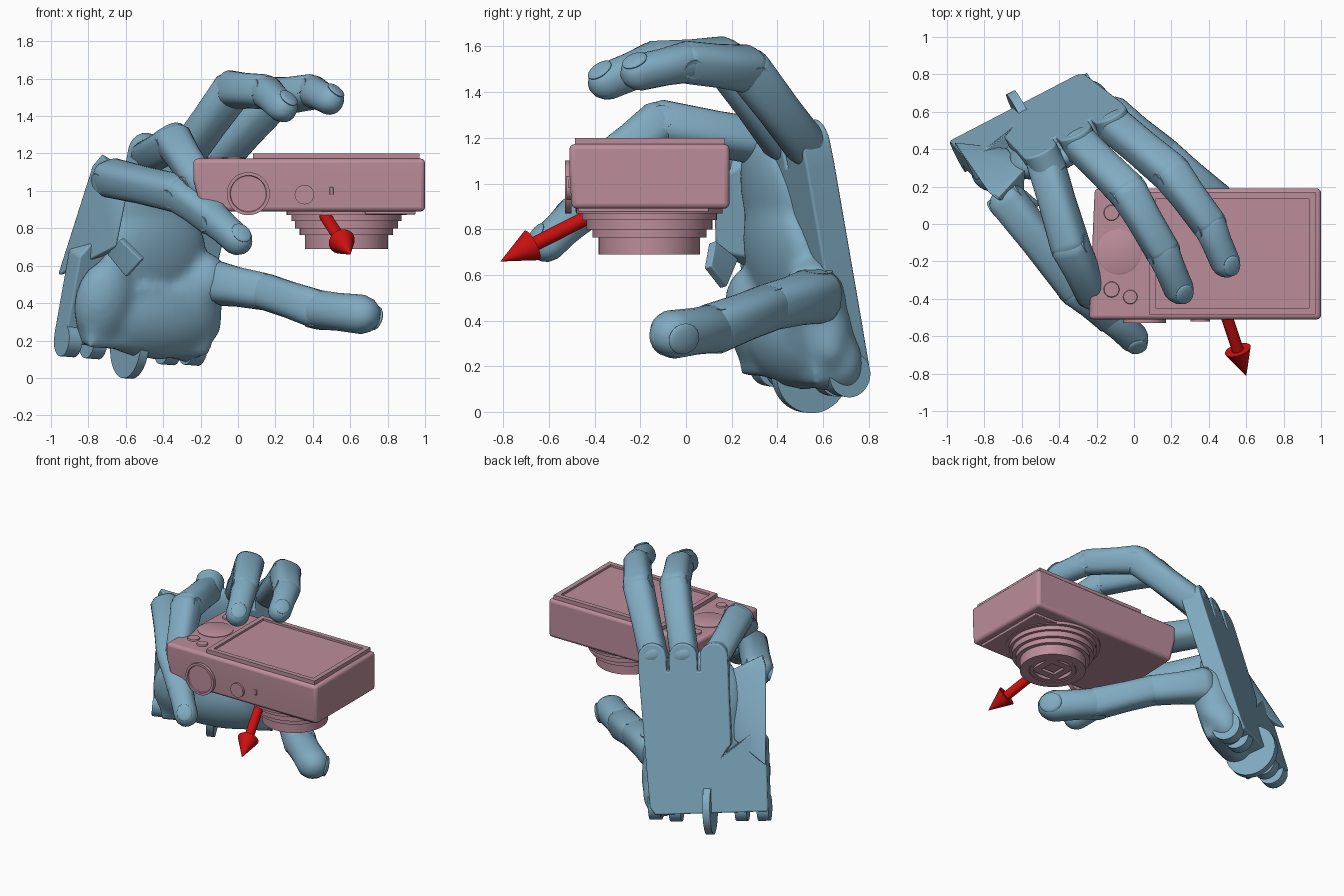
import bpy, bmesh, math
from mathutils import Vector, Matrix

if "Cube" in bpy.data.objects:
    bpy.data.objects.remove(bpy.data.objects["Cube"])

V = Vector


def material(name, rgb):
    m = bpy.data.materials.new(name)
    m.diffuse_color = (*rgb, 1)
    m.use_nodes = True
    m.node_tree.nodes["Principled BSDF"].inputs["Base Color"].default_value = m.diffuse_color
    return m


BLUE = material("hand_blue", (0.22, 0.41, 0.54))
PINK = material("camera_pink", (0.50, 0.27, 0.33))
RED = material("arrow_red", (0.6, 0.005, 0.005))

# Hand frame: u across towards index, w towards fingers, n out of the back
O = V((-0.60, 0.65, 0.17))
U = V((0.88, 0.45, -0.07)).normalized()
W = V((0.17, -0.19, 0.965)).normalized()
N = W.cross(U).normalized()
HAND = Matrix.Translation(O) @ Matrix((U, W, N)).transposed().to_4x4()


def P(u, w, n):
    return HAND @ V((u, w, n))


def finish(bm, name, mat, bevel=0, angle=35, matrix=None):
    if matrix:
        bm.transform(matrix)
    bmesh.ops.recalc_face_normals(bm, faces=bm.faces)
    me = bpy.data.meshes.new(name)
    bm.to_mesh(me)
    bm.free()
    for p in me.polygons:
        p.use_smooth = True
    me.set_sharp_from_angle(angle=math.radians(angle))
    me.materials.append(mat)
    ob = bpy.data.objects.new(name, me)
    bpy.context.collection.objects.link(ob)
    if bevel:
        b = ob.modifiers.new("bevel", "BEVEL")
        b.width, b.segments, b.limit_method = bevel, 3, "ANGLE"
        b.angle_limit = math.radians(30)
    return ob


def prism(name, pts, z0, z1, mat, bevel=0, matrix=None):
    bm = bmesh.new()
    f = bm.faces.new([bm.verts.new((x, y, z0)) for x, y in pts])
    ext = bmesh.ops.extrude_face_region(bm, geom=[f])
    bmesh.ops.translate(bm, vec=(0, 0, z1 - z0),
                        verts=[v for v in ext["geom"] if isinstance(v, bmesh.types.BMVert)])
    return finish(bm, name, mat, bevel, matrix=matrix)


def loft(name, rings, mat, bevel=0, angle=35, closed=False):
    bm = bmesh.new()
    rows = [[bm.verts.new(p) for p in r] for r in rings]
    k = len(rows[0])
    for a, b in zip(rows, rows[1:] + rows[:1] if closed else rows[1:]):
        for i in range(k):
            bm.faces.new((a[i], a[(i + 1) % k], b[(i + 1) % k], b[i]))
    if not closed:
        bm.faces.new(rows[0])
        bm.faces.new(rows[-1])
    return finish(bm, name, mat, bevel, angle)


def turned(name, a, axis, profile, mat, sides=48):
    """Profile of (distance along axis, radius) turned about the axis."""
    axis = V(axis).normalized()
    s = axis.orthogonal().normalized()
    t = axis.cross(s)
    return loft(name, [[V(a) + axis * d + r * (s * math.cos(q) + t * math.sin(q))
                for q in (2 * math.pi * i / sides for i in range(sides))]
                for d, r in profile], mat)


def hull(name, pts, mat, bevel):
    bm = bmesh.new()
    for p in pts:
        bm.verts.new(p)
    bmesh.ops.convex_hull(bm, input=bm.verts)
    bmesh.ops.dissolve_limit(bm, angle_limit=0.02, verts=bm.verts, edges=bm.edges)
    return finish(bm, name, mat, bevel)


def phalanx(name, a, b, ra, rb, dorsal, tip=False):
    """Squarish rounded finger bone with domed ends and a slim waist."""
    d = (b - a).normalized()
    L = (b - a).length
    up = (dorsal - d * dorsal.dot(d)).normalized()
    side = d.cross(up)
    e = 1.0 if tip else 0.75
    prof = [(-.72 * ra, .35 * ra), (-.6 * ra, .62 * ra), (-.35 * ra, .88 * ra), (0, ra),
            (.45 * L, .48 * (ra + rb)), (L, rb), (L + .4 * e * rb, .88 * rb),
            (L + .75 * e * rb, .62 * rb), (L + .95 * e * rb, .3 * rb)]
    p = 0.72 if not tip else 0.9
    rings = []
    for s, r in prof:
        ring = []
        for i in range(24):
            q = 2 * math.pi * i / 24
            c, z = math.cos(q), math.sin(q)
            ring.append(a + d * s + side * r * math.copysign(abs(c) ** p, c)
                        + up * r * math.copysign(abs(z) ** p, z))
        rings.append(ring)
    loft(name, rings, BLUE, angle=50)
    return d, up, side


def finger(name, pts, radii, dorsal=None):
    pts = [V(p) for p in pts]
    t0 = (pts[1] - pts[0]).normalized()
    t1 = (pts[-1] - pts[-2]).normalized()
    dorsal = V(dorsal) if dorsal else t0 - t1
    for i in range(len(pts) - 1):
        last = i == len(pts) - 2
        d, up, side = phalanx(f"{name}_segment_{i + 1}", pts[i], pts[i + 1],
                              radii[i], radii[i + 1], dorsal, last)
        # hinge pin through each joint
        h = radii[i] * 0.95
        turned(f"{name}_pin_{i + 1}", pts[i] - side * h, side,
               [(0, h * .55), (2 * h, h * .55)], BLUE, 24)
    # nail, tilted to follow the fingertip
    bm = bmesh.new()
    bmesh.ops.create_uvsphere(bm, u_segments=20, v_segments=12, radius=1)
    r = radii[-1]
    f, g = (d - up * .35).normalized(), (up + d * .35).normalized()
    m = Matrix((f * r * .75, side * r * .66, g * r * .2)).transposed().to_4x4()
    m.translation = pts[-1] + d * r * .22 + up * r * .8
    finish(bm, name + "_nail", BLUE, matrix=m)


# Fingers and thumb
finger("index_finger", [P(.32, 1.08, -.08), (.20, .27, 1.5), (.40, .0, 1.53), (.49, -.21, 1.485)],
       [.095, .1, .088, .078])
finger("middle_finger", [P(.11, 1.08, -.08), (-.03, .17, 1.54), (.15, -.14, 1.53), (.24, -.35, 1.445)],
       [.095, .1, .09, .08])
finger("ring_finger", [P(-.10, 1.06, -.08), (-.34, -.12, 1.26), (-.22, -.37, 1.07), (-.14, -.42, .95)],
       [.095, .1, .088, .078])
finger("little_finger", [(-.68, .13, 1.07), (-.31, -.34, .985), (-.13, -.49, .85), (.0, -.61, .735)],
       [.1, .097, .088, .08])
finger("thumb", [(-.13, .57, .51), (.15, .37, .46), (.43, .12, .365), (.66, -.06, .34)],
       [.12, .098, .105, .105], dorsal=(.6, .7, -.2))

# Back plate of the palm with three knuckle lobes
outline = [(-.44, .02), (.33, .0), (.365, .05), (.38, .3), (.415, .98)]
for k, c in enumerate((.32, .11, -.10)):
    outline += [(c + .095 * math.cos(i * math.pi / 10), 1.08 + .095 * math.sin(i * math.pi / 10))
                for i in range(11)]
    if k < 2:
        outline += [(c - .095, .98), (c - .115, .98)]
outline += [(-.2, .48), (-.16, .42), (-.38, .58), (-.44, .5)]
prism("palm_plate", outline, -.14, 0, BLUE, .012, HAND)

# Soft palm pads merged into one skin: centre and radii in the hand frame
pads = [((.24, .25, -.16), (.2, .27, .145)), ((-.27, .27, -.19), (.17, .24, .13)),
        ((.31, .42, -.17), (.13, .16, .14)), ((.0, .55, -.14), (.3, .3, .11)),
        ((-.03, .78, -.11), (.25, .34, .1)), ((.05, .2, -.18), (.4, .22, .15)),
        ((.3, .12, -.12), (.13, .16, .11))]
bm = bmesh.new()
for c, r in pads:
    bmesh.ops.create_uvsphere(bm, u_segments=32, v_segments=20, radius=1,
                              matrix=HAND @ Matrix.Translation(c) @ Matrix.Diagonal((*r, 1)))
bmesh.ops.create_cube(bm, size=2, matrix=HAND @ Matrix.Translation((.0, .21, -.16))
                      @ Matrix.Diagonal((.37, .18, .12, 1)))
pad = finish(bm, "palm_pad", BLUE)
rm = pad.modifiers.new("merge", "REMESH")
rm.mode, rm.voxel_size, rm.use_smooth_shade = "VOXEL", .02, True
sm = pad.modifiers.new("soften", "SMOOTH")
sm.iterations = 20

# Folded plate carrying the little finger, with its hinge flange
edge = [V(p) for p in ((-.97, .44, .54), (-.78, .17, 1.14), (-.73, .13, 1.2), (-.59, .12, 1.0), (-.65, .13, .7))]
inner = [P(-.21, .98, -.09), P(-.21, .5, -.06), P(-.37, .61, -.03), P(-.3, 1.0, -.1)]
hull("little_finger_plate", edge + inner, BLUE, .012)
flange = [V(p) for p in ((-.63, .1, .74), (-.52, .08, .63), (-.6, .15, .54), (-.7, .2, .66))]
hull("plate_flange", flange + [p + V((.02, .03, .01)) for p in flange], BLUE, .006)

# Wrist disc and hinge lugs
turned("wrist_disc", P(-.03, .03, -.1) - U * .025, U, [(0, .18), (.05, .18)], BLUE)
for i, (u, w, n, r) in enumerate(((-.40, .03, -.1, .09), (-.25, .03, -.1, .09),
                                  (.2, .03, -.1, .09), (.34, .05, -.11, .1))):
    turned(f"wrist_lug_{i + 1}", P(u, w, n) - U * .04, U, [(0, r), (.08, r)], BLUE)


# Camera body
def box_outline(x0, x1, y0, y1):
    return [(x0, y0), (x1, y0), (x1, y1), (x0, y1)]


def frame(name, x0, x1, y0, y1, z0, z1, width):
    """Rectangular rim with an open middle."""
    loft(name, [[(x, y, z) for x, y in box_outline(x0 + k, x1 - k, y0 + k, y1 - k)]
                for k, z in ((0, z0), (0, z1), (width, z1), (width, z0))], PINK, closed=True)


loft("camera_body", [[(-.195, -.5, .89), (1, -.5, .89), (1, .19, .89), (-.165, .19, .89)],
                     [(-.24, -.51, 1.06), (1, -.51, 1.06), (1, .19, 1.06), (-.21, .19, 1.06)],
                     [(-.24, -.51, 1.172), (1, -.51, 1.172), (1, .19, 1.172), (-.21, .19, 1.172)]],
     PINK, .022)

# Screen plate with a raised rim
prism("screen_plate", box_outline(.09, .96, -.475, .16), 1.16, 1.185, PINK)
frame("screen_rim", .08, .97, -.485, .17, 1.165, 1.2, .035)
prism("bottom_cover", box_outline(.68, .95, -.47, .1), .875, .9, PINK, .005)

# Stepped lens barrel with a square aperture at its end
turned("lens_barrel", (.58, -.16, 0), (0, 0, 1),
       [(.9, .32), (.87, .32), (.87, .295), (.84, .295), (.84, .275), (.80, .275), (.80, .25),
        (.765, .25), (.765, .222), (.69, .222), (.69, .16), (.695, .155), (.695, .13), (.73, .12)],
       PINK, 64)
frame("lens_aperture", .475, .685, -.265, -.055, .70, .72, .05)

# Dials and buttons
for i, (x, y, r, h) in enumerate(((-.08, -.15, .12, .01), (-.12, .06, .042, .012),
                                  (-.12, -.35, .042, .012), (-.02, -.39, .038, .012))):
    turned(f"top_button_{i + 1}", (x, y, 1.16), (0, 0, 1),
           [(0, r), (.01 + h * .6, r), (.01 + h, r * .93)], PINK)
turned("front_dial", (.055, -.5, .985), (0, -1, 0),
       [(0, .115), (.03, .115), (.03, .098), (.022, .095)], PINK)
turned("front_button", (.355, -.5, .98), (0, -1, 0), [(0, .052), (.022, .052)], PINK, 32)
prism("front_slot", box_outline(.49, .51, -.514, -.49), .98, 1.02, PINK, .004)

# Red arrow pointing out of the camera
tip = V((.60, -.81, .66))
start = V((.385, -.16, .99))
length = (tip - start).length
turned("arrow", start, tip - start,
       [(0, .032), (length - .16, .032), (length - .16, .072), (length, .001)], RED, 32)
